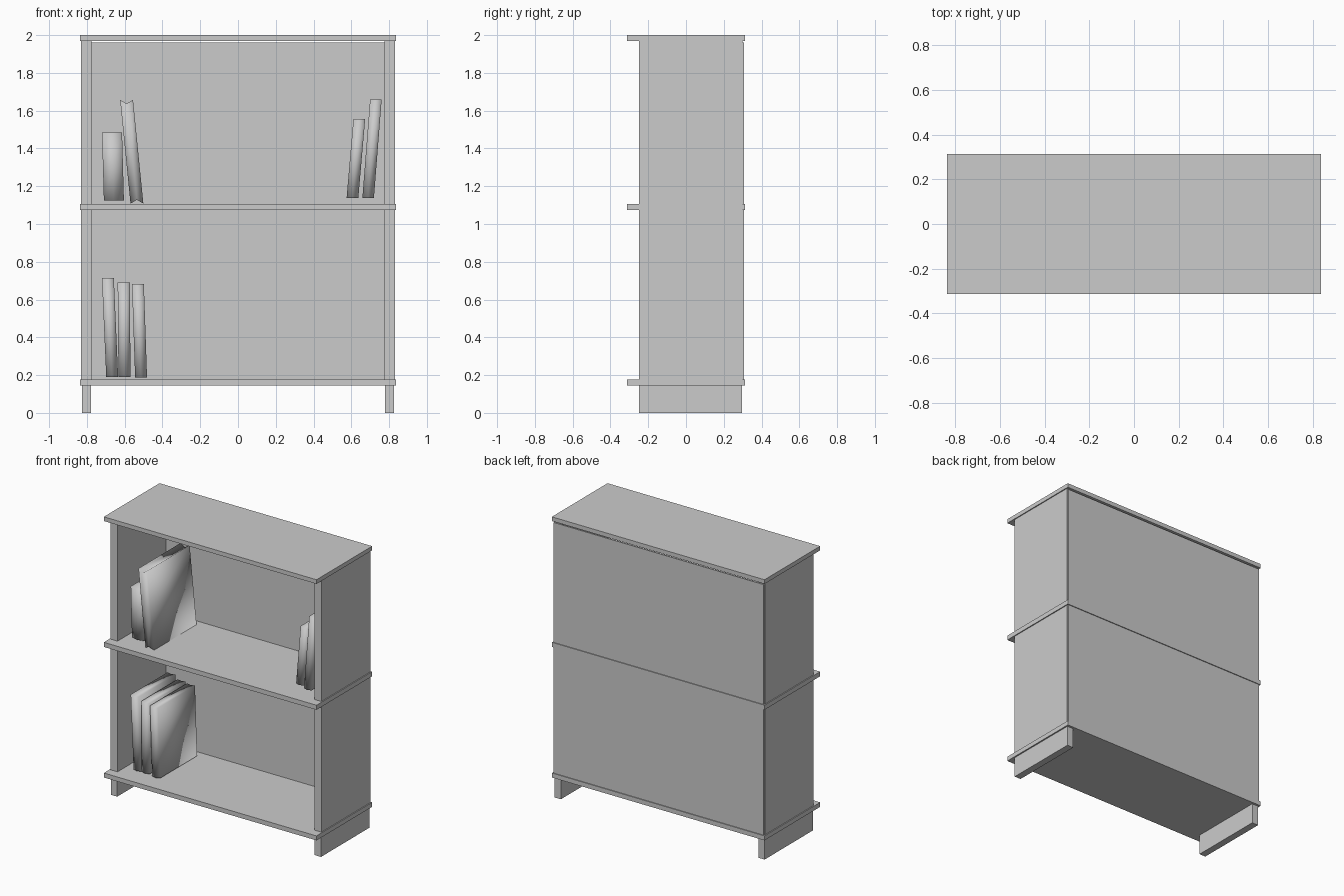
import bpy, bmesh

if "Cube" in bpy.data.objects:
    bpy.data.objects.remove(bpy.data.objects["Cube"])


def make_object(name, bm):
    bmesh.ops.recalc_face_normals(bm, faces=bm.faces)
    mesh = bpy.data.meshes.new(name)
    bm.to_mesh(mesh)
    bm.free()
    obj = bpy.data.objects.new(name, mesh)
    bpy.context.collection.objects.link(obj)
    return obj


def box(name, x, y, z):
    bm = bmesh.new()
    bmesh.ops.create_cube(bm, size=1)
    for v in bm.verts:
        v.co = [(r[0] + r[1]) / 2 + c * (r[1] - r[0]) for r, c in zip((x, y, z), v.co)]
    return make_object(name, bm)


def book(name, x_bottom, x_top, width, y, z, notch=0.0):
    """Leaning soft-edged book: stacked outlines with a slightly bulged spine."""
    bm = bmesh.new()
    y0, y1 = y
    w, e = width / 2, 0.012
    # outline: spine at the front, page edge at the back
    outline = [(-w, y0 + e), (0, y0), (w, y0 + e), (w, y1), (0, y1 - e / 2), (-w, y1)]
    rings = []
    for t in (0, 0.5, 1):
        ring = []
        for px, py in outline:
            pz = z[0] + t * (z[1] - z[0])
            if px == 0:  # pages sit lower than the covers at both ends
                pz += notch * (1 - 2 * t)
            ring.append(bm.verts.new((x_bottom + (x_top - x_bottom) * t + px, py, pz)))
        rings.append(ring)
    for a, b in zip(rings, rings[1:]):
        for i in range(6):
            j = (i + 1) % 6
            bm.faces.new((a[i], a[j], b[j], b[i]))
    for r in (rings[0], rings[-1]):
        bm.faces.new((r[0], r[1], r[4], r[5]))
        bm.faces.new((r[1], r[2], r[3], r[4]))
    for f in bm.faces:
        f.smooth = True
    return make_object(name, bm)


# Overhanging boards
for name, z in (("bottom_shelf", (0.145, 0.177)),
                ("middle_shelf", (1.074, 1.107)),
                ("top_board", (1.97, 2.0))):
    box(name, (-0.837, 0.837), (-0.313, 0.313), z)

# Side panels and runner feet
for side, s in (("left", -1), ("right", 1)):
    x = sorted((s * 0.775, s * 0.83))
    box(side + "_side_lower", x, (-0.248, 0.298), (0.177, 1.074))
    box(side + "_side_upper", x, (-0.248, 0.298), (1.107, 1.97))
    box(side + "_foot", sorted((s * 0.777, s * 0.827)), (-0.248, 0.297), (0, 0.145))

# Back panels, leaving a thin gap under the top board
box("back_panel_lower", (-0.827, 0.827), (0.298, 0.307), (0.177, 1.074))
box("back_panel_upper", (-0.827, 0.827), (0.298, 0.307), (1.107, 1.96))

# Books on the upper shelf
book("thick_book", -0.657, -0.667, 0.106, (-0.19, 0.17), (1.125, 1.485))
book("open_ended_book", -0.535, -0.59, 0.068, (-0.24, 0.25), (1.108, 1.657), 0.02)
book("right_book_short", 0.606, 0.642, 0.062, (-0.18, 0.19), (1.138, 1.555))
book("right_book_tall", 0.689, 0.73, 0.061, (-0.21, 0.23), (1.137, 1.66))

# Books on the lower shelf
book("lower_book_a", -0.666, -0.689, 0.063, (-0.19, 0.235), (0.19, 0.715))
book("lower_book_b", -0.601, -0.605, 0.064, (-0.19, 0.23), (0.19, 0.69))
book("lower_book_c", -0.513, -0.53, 0.063, (-0.2, 0.228), (0.187, 0.682))
